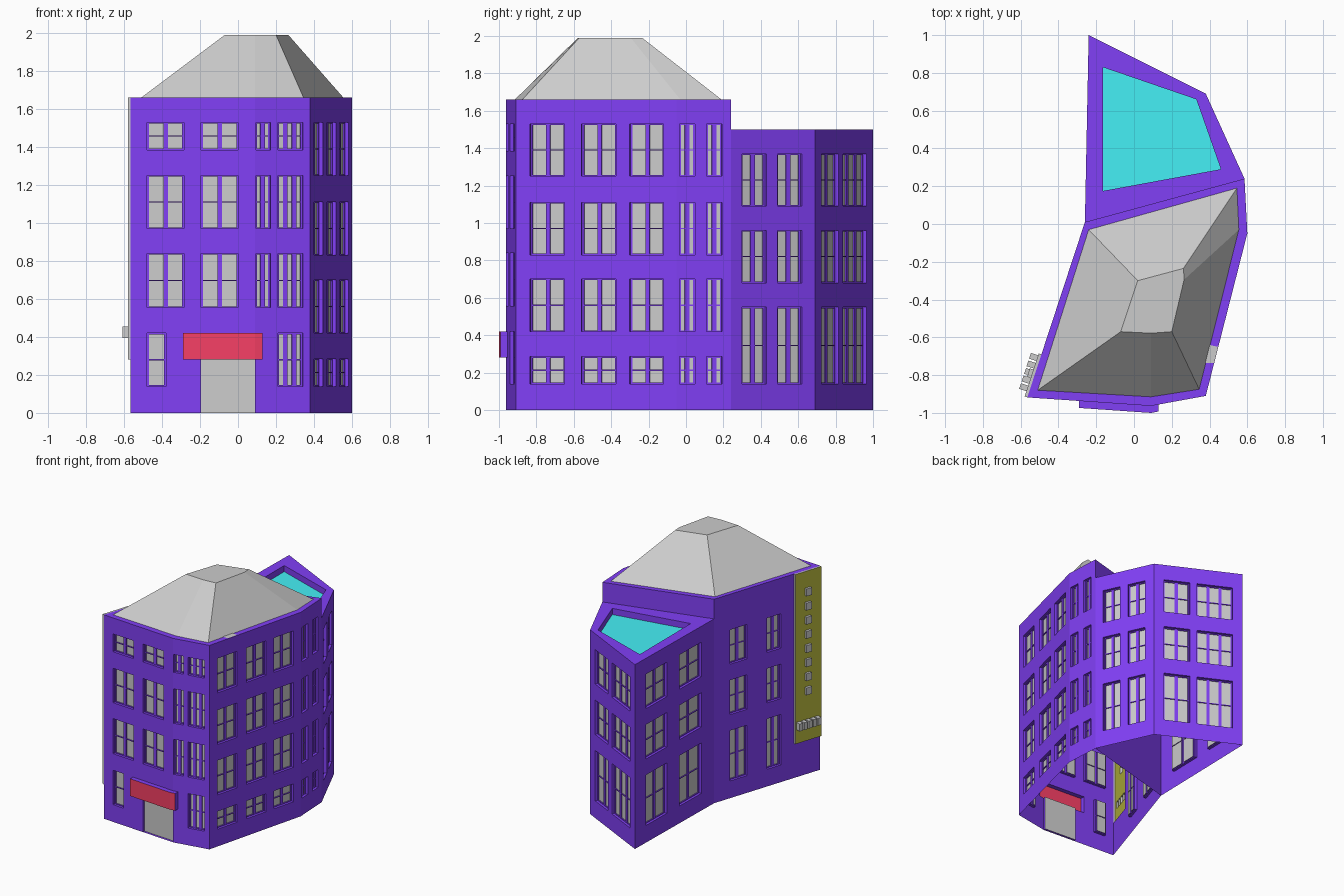
import bpy, bmesh, math
from mathutils import Vector

if "Cube" in bpy.data.objects:
    bpy.data.objects.remove(bpy.data.objects["Cube"])

COLOURS = {"blue": (.22, .05, .92, 1), "red": (.92, .05, .13, 1),
           "cyan": (.06, .87, .92, 1), "olive": (.5, .5, .05, 1)}
PART_COLOUR = {"main_walls": "blue", "rear_walls": "blue", "main_parapet": "blue",
               "rear_parapet": "blue", "awning_box": "blue", "awning_front": "red",
               "skylight": "cyan", "sign_panel": "olive"}
parts = {}


def face(part, pts):
    bm = parts.setdefault(part, bmesh.new()) if part not in parts else parts[part]
    bm.faces.new([bm.verts.new(p) for p in pts])


def ring(pts, z):
    return [Vector((x, y, z)) for x, y in pts]


def strip(part, a, b):
    n = len(a)
    for i in range(n):
        j = (i + 1) % n
        face(part, [a[i], a[j], b[j], b[i]])


class Facet:
    """One flat wall; openings are measured along one world axis (0 = x, 1 = y)."""

    def __init__(self, p0, p1, height, part, axis):
        self.p0, self.p1 = Vector((*p0, 0)), Vector((*p1, 0))
        self.len = (self.p1 - self.p0).length
        self.dir = (self.p1 - self.p0) / self.len
        self.nor = Vector((self.dir.y, -self.dir.x, 0))
        self.h, self.part, self.axis, self.holes = height, part, axis, []

    def rect(self, a, b, z0, z1):
        s, e = self.p0[self.axis], self.p1[self.axis]
        u = sorted((v - s) / (e - s) * self.len for v in (a, b))
        return (u[0], u[1], z0, z1)

    def point(self, u, z, depth):
        return self.p0 + self.dir * u - self.nor * depth + Vector((0, 0, z))

    def panel(self, part, rect, depth, holes):
        # flat grid with the openings left out, then each opening's sides and back
        us = sorted({round(v, 5) for r in [rect] + [h[0] for h in holes] for v in r[:2]})
        zs = sorted({round(v, 5) for r in [rect] + [h[0] for h in holes] for v in r[2:]})
        for a, b in zip(us, us[1:]):
            for c, d in zip(zs, zs[1:]):
                u, z = (a + b) / 2, (c + d) / 2
                if not any(r[0] < u < r[1] and r[2] < z < r[3] for r, *_ in holes):
                    face(part, [self.point(p, q, depth) for p, q in
                                ((a, c), (b, c), (b, d), (a, d))])
        for r, dp, back, side, subs in holes:
            if back is None:
                continue
            c = [(r[0], r[2]), (r[1], r[2]), (r[1], r[3]), (r[0], r[3])]
            strip(side, [self.point(*p, depth) for p in c],
                  [self.point(*p, depth + dp) for p in c])
            self.panel(back, r, depth + dp, subs)

    def windows(self, columns, rows):
        # column = (start, end, number of panes)
        m, gap = .01, .024
        for a, b, n in columns:
            for z0, z1 in rows:
                r = self.rect(a, b, z0, z1)
                w = (r[1] - r[0] - 2 * m - gap * (n - 1)) / n
                zm = z0 + (z1 - z0) * .5
                panes = []
                for i in range(n):
                    u = r[0] + m + i * (w + gap)
                    for lo, hi in ((z0 + .006, zm - .003), (zm + .003, z1 - .006)):
                        panes.append(((u, u + w, lo, hi), .008, "window_panes", self.part, []))
                self.holes.append((r, .02, self.part, self.part, panes))

    def build(self):
        self.panel(self.part, (0, self.len, 0, self.h), 0, self.holes)


# footprints, counter-clockwise
MAIN = [(-.565, -.918), (.09, -.963), (.38, -.91), (.6, -.05), (.585, .24), (-.26, .01)]
REAR = [(.585, .24), (.38, .69), (-.24, 1), (-.26, .01)]
H, HR = 1.66, 1.5
FRONT_ROWS = [(.14, .42), (.555, .84), (.97, 1.25), (1.385, 1.53)]
SIDE_ROWS = [(.14, .285), (.42, .7), (.83, 1.11), (1.25, 1.53)]
REAR_ROWS = [(.14, .55), (.68, .96), (1.09, 1.37)]

f = [Facet(MAIN[i], MAIN[(i + 1) % 6], H, "main_walls", ax)
     for i, ax in enumerate((0, 0, 1, 1, 0, 1))]
# front with entrance
f[0].windows([(-.48, -.285, 2), (-.195, 0, 2)], FRONT_ROWS[1:])
f[0].windows([(-.48, -.38, 1)], FRONT_ROWS[:1])
f[0].holes.append((f[0].rect(-.29, .09, .28, .42), 0, None, None, []))
f[0].holes.append((f[0].rect(-.195, .09, 0, .28), .02, "door", "main_walls", []))
f[1].holes.append((f[1].rect(.09, .13, .28, .42), 0, None, None, []))
f[1].windows([(.095, .172, 2)], FRONT_ROWS[1:])
f[1].windows([(.21, .342, 3)], FRONT_ROWS)
# right side
f[2].windows([(-.835, -.65, 2), (-.56, -.375, 2), (-.302, -.12, 2)], SIDE_ROWS)
f[3].windows([(-.035, .048, 2), (.11, .192, 2)], SIDE_ROWS)
# left side with the raised sign and plain blocks on it
f[5].windows([(-.28, -.13, 2), (-.575, -.455, 2)], REAR_ROWS)
blocks = [(f[5].rect(-.82, -.775, z, z + .06), -.02, "sign_blocks", "sign_blocks", [])
          for z in [.66 + .115 * i for i in range(8)]]
blocks += [(f[5].rect(y, y + .03, .395, .455), -.04, "sign_blocks", "sign_blocks", [])
           for y in [-.89 + .04 * i for i in range(5)]]
f[5].holes.append((f[5].rect(-.918, -.69, .28, H), -.015, "sign_panel", "sign_edge", blocks))

# rear block
r = [Facet(REAR[i], REAR[i + 1], HR, "rear_walls", 1) for i in range(3)]
r[0].windows([(.3, .43, 2), (.49, .62, 2)], REAR_ROWS)
r[1].windows([(.725, .815, 2), (.84, .965, 3)], REAR_ROWS)
r[2].windows([(.6, .86, 2), (.17, .445, 2)], REAR_ROWS)
for w in f + r:
    w.build()

# hipped roof
base = ring([(-.51, -.88), (.09, -.915), (.345, -.875), (.555, -.03), (.545, .19), (-.24, -.03)], H)
top = ring([(-.07, -.57), (.09, -.578), (.2, -.57), (.265, -.295), (.262, -.235), (.02, -.3)], 1.99)
strip("main_parapet", ring(MAIN, H), base)
strip("hip_roof", base, top)
face("hip_roof", top)
face("parapet_plate", ring([(.375, -.735), (.424, -.735), (.446, -.65), (.397, -.64)], H + .003))

# rear roof with sunken skylight
well = [(.46, .29), (.33, .66), (-.165, .83), (-.165, .175)]
strip("rear_parapet", ring(REAR, HR), ring(well, HR))
strip("rear_parapet", ring(well, HR), ring(well, HR - .05))
face("skylight", ring(well, HR - .05))

# awning, open to the inside and bent with the wall
wall = [f[0].point(f[0].rect(-.29, .09, 0, 1)[0], 0, 0), f[1].p0.copy(),
        f[1].point(f[1].rect(.09, .13, 0, 1)[1], 0, 0)]
out = [p + Vector((0, -.037, 0)) for p in wall]
lo, hi = Vector((0, 0, .28)), Vector((0, 0, .42))
for i in range(2):
    a, b, c, d = wall[i], wall[i + 1], out[i + 1], out[i]
    face("awning_front", [d + lo, c + lo, c + hi, d + hi])
    face("awning_box", [d + hi, c + hi, b + hi, a + hi])
    face("awning_box", [a + lo, b + lo, c + lo, d + lo])
face("awning_box", [wall[0] + lo, out[0] + lo, out[0] + hi, wall[0] + hi])
face("awning_box", [out[2] + lo, wall[2] + lo, wall[2] + hi, out[2] + hi])

# objects and colours
mats = {}
for name, col in COLOURS.items():
    mats[name] = bpy.data.materials.new(name)
    mats[name].diffuse_color = col
for name, bm in parts.items():
    bmesh.ops.remove_doubles(bm, verts=bm.verts, dist=1e-5)
    me = bpy.data.meshes.new(name)
    bm.to_mesh(me)
    bm.free()
    if name in PART_COLOUR:
        me.materials.append(mats[PART_COLOUR[name]])
    bpy.context.collection.objects.link(bpy.data.objects.new(name, me))

for m in bpy.data.materials:
    if m.users and not m.is_grease_pencil:
        m.use_nodes = True
        m.node_tree.nodes["Principled BSDF"].inputs["Base Color"].default_value = m.diffuse_color
